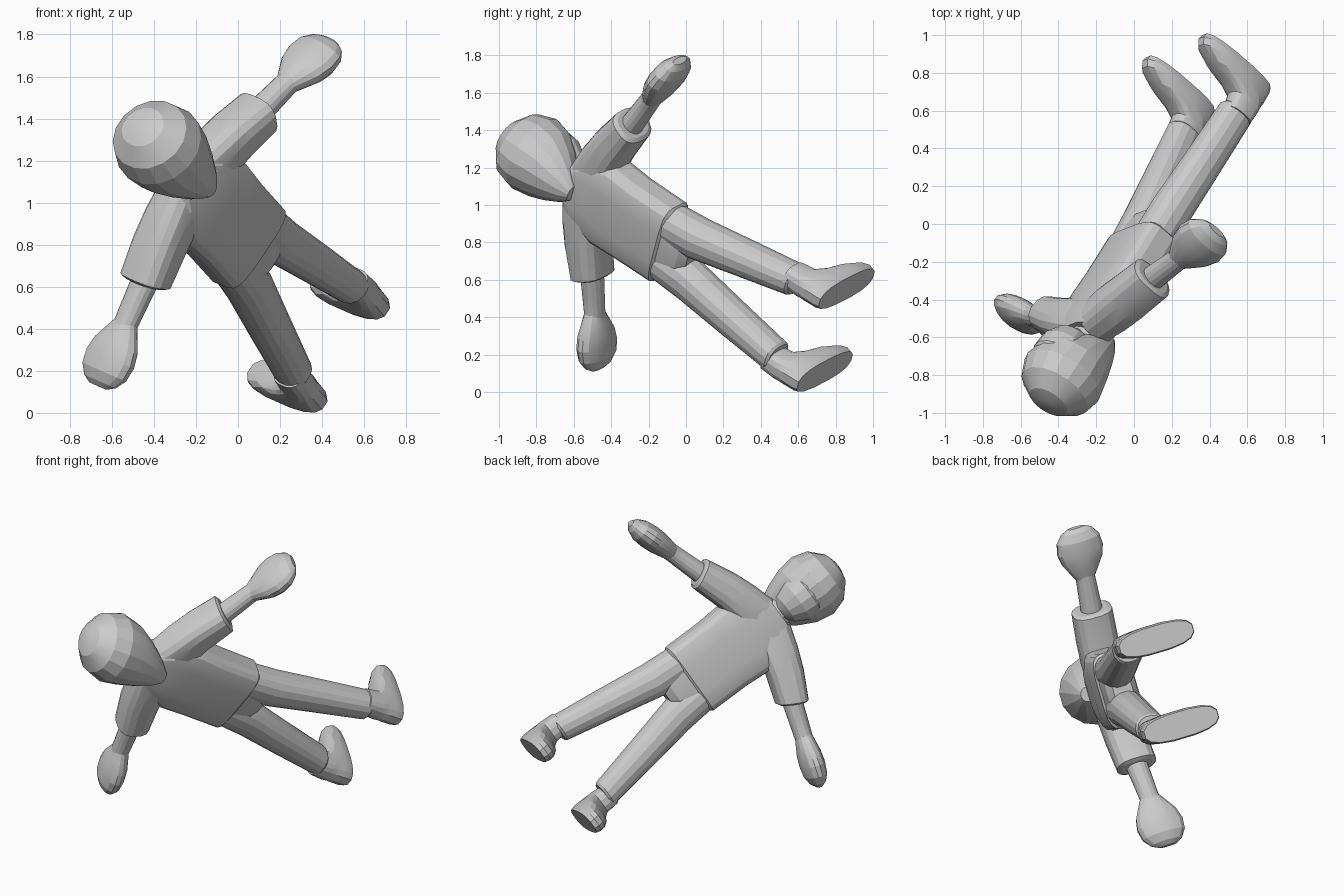
import bpy, bmesh
from math import cos, sin, tau
from mathutils import Matrix, Vector

if "Cube" in bpy.data.objects:
    bpy.data.objects.remove(bpy.data.objects["Cube"])

# Body frame: figure's right, forward and up, tilted in flight
UP = Vector((-0.434, -0.755, 0.491)).normalized()
RIGHT = Vector((0.559, 0.235, 0.805))
RIGHT = (RIGHT - UP * RIGHT.dot(UP)).normalized()
FRONT = UP.cross(RIGHT)
BODY = Matrix.Translation((0.064, -0.062, 0.78)) @ Matrix((RIGHT, FRONT, UP)).transposed().to_4x4()
X, Y, Z = Vector((1, 0, 0)), Vector((0, 1, 0)), Vector((0, 0, 1))


def loft(name, rings, n=16, power=1.0):
    """Skin of rings (centre, half axis a, half axis b), capped at both ends."""
    bm = bmesh.new()
    f = lambda t: abs(t) ** power * (1 if t >= 0 else -1)
    loops = []
    for c, a, b in rings:
        angles = [tau * (i + 0.5) / n for i in range(n)]
        loops.append([bm.verts.new(c + a * f(cos(t)) + b * f(sin(t))) for t in angles])
    for lo, hi in zip(loops, loops[1:]):
        for i in range(n):
            j = (i + 1) % n
            bm.faces.new((lo[i], lo[j], hi[j], hi[i]))
    bm.faces.new(loops[0])
    bm.faces.new(loops[-1])
    bmesh.ops.recalc_face_normals(bm, faces=bm.faces)
    mesh = bpy.data.meshes.new(name)
    bm.to_mesh(mesh)
    bm.free()
    ob = bpy.data.objects.new(name, mesh)
    bpy.context.collection.objects.link(ob)
    ob.matrix_world = BODY
    bpy.context.view_layer.objects.active = ob
    ob.select_set(True)
    bpy.ops.object.shade_smooth_by_angle(angle=0.3)
    ob.select_set(False)
    return ob


def upright(name, rows, x=0, **kw):
    """Rows: height, x offset, y offset, half width, half depth."""
    return loft(name, [(Vector((x + dx, y, z)), X * w, Y * d) for z, dx, y, w, d in rows], **kw)


# Head: hair tapering to the nape, face under the fringe, neck
upright("hair", [(1.195, 0, .01, .04, .04), (1.175, 0, .01, .105, .115), (1.10, 0, .01, .185, .20),
                 (1.0, 0, .01, .215, .23), (.89, 0, 0, .198, .205), (.79, 0, -.035, .153, .155),
                 (.70, 0, -.075, .098, .095), (.64, 0, -.105, .045, .04)])
upright("face", [(.735, 0, .06, .05, .05), (.77, 0, .08, .095, .09), (.85, 0, .09, .14, .13),
                 (.93, 0, .09, .15, .14), (1.0, 0, .06, .13, .13)], n=14)
upright("neck", [(.62, 0, .01, .10, .09), (.85, 0, .02, .08, .08)], n=12)

# Torso and hips
upright("shirt", [(.03, 0, 0, .225, .105), (.045, 0, 0, .24, .12), (.30, 0, .005, .24, .125),
                  (.47, 0, .015, .252, .125), (.64, 0, .02, .20, .12), (.72, 0, .02, .12, .10)],
        n=20, power=.5)
upright("hips", [(-.135, 0, 0, .06, .06), (-.09, 0, 0, .13, .095), (.08, 0, 0, .232, .112)], n=20, power=.6)

for s, side in ((1, "right"), (-1, "left")):
    # Legs and shoes
    upright("trouser_leg_" + side, [(.04, s * .12, 0, .112, .112), (-.14, s * .132, 0, .115, .112),
                                    (-.45, s * .19, .002, .102, .105), (-.785, s * .25, .005, .087, .098),
                                    (-.80, s * .252, .005, .078, .085)], power=.9)
    upright("shoe_" + side, [(-.76, 0, 0, .069, .082), (-.85, 0, .005, .075, .092), (-.885, 0, .045, .08, .13),
                             (-.91, 0, .10, .085, .19), (-.95, 0, .145, .089, .235),
                             (-.985, 0, .155, .089, .245), (-1.015, 0, .155, .08, .238)],
            x=s * .273, power=.75)

    # Arms along a downward slope, with sleeves and mitten hands
    shoulder, along = Vector((s * .08, .025, .615)), Vector((s * .93, .04, -.31)).normalized()

    def arm(name, rows, tilt=.31, **kw):
        """Rows: distance along the arm, lift, half thickness, half depth."""
        across = Vector((s * tilt, 0, (1 - tilt * tilt) ** .5))
        return loft(name + side, [(shoulder + along * t + Z * lift, across * h, Y * d) for t, lift, h, d in rows], **kw)

    arm("sleeve_", [(-.05, 0, .13, .11), (.10, .005, .128, .124), (.25, .01, .115, .127),
                    (.435, -.003, .099, .125), (.447, -.003, .08, .10)], tilt=.47, power=.75)
    arm("forearm_", [(.38, 0, .064, .07), (.55, 0, .059, .064), (.68, 0, .055, .06), (.76, 0, .05, .08)])
    arm("hand_", [(.65, 0, .05, .058), (.71, 0, .062, .095), (.77, 0, .073, .13), (.84, 0, .077, .147),
                  (.91, 0, .07, .137), (.96, 0, .047, .10), (.985, 0, .02, .055)])
